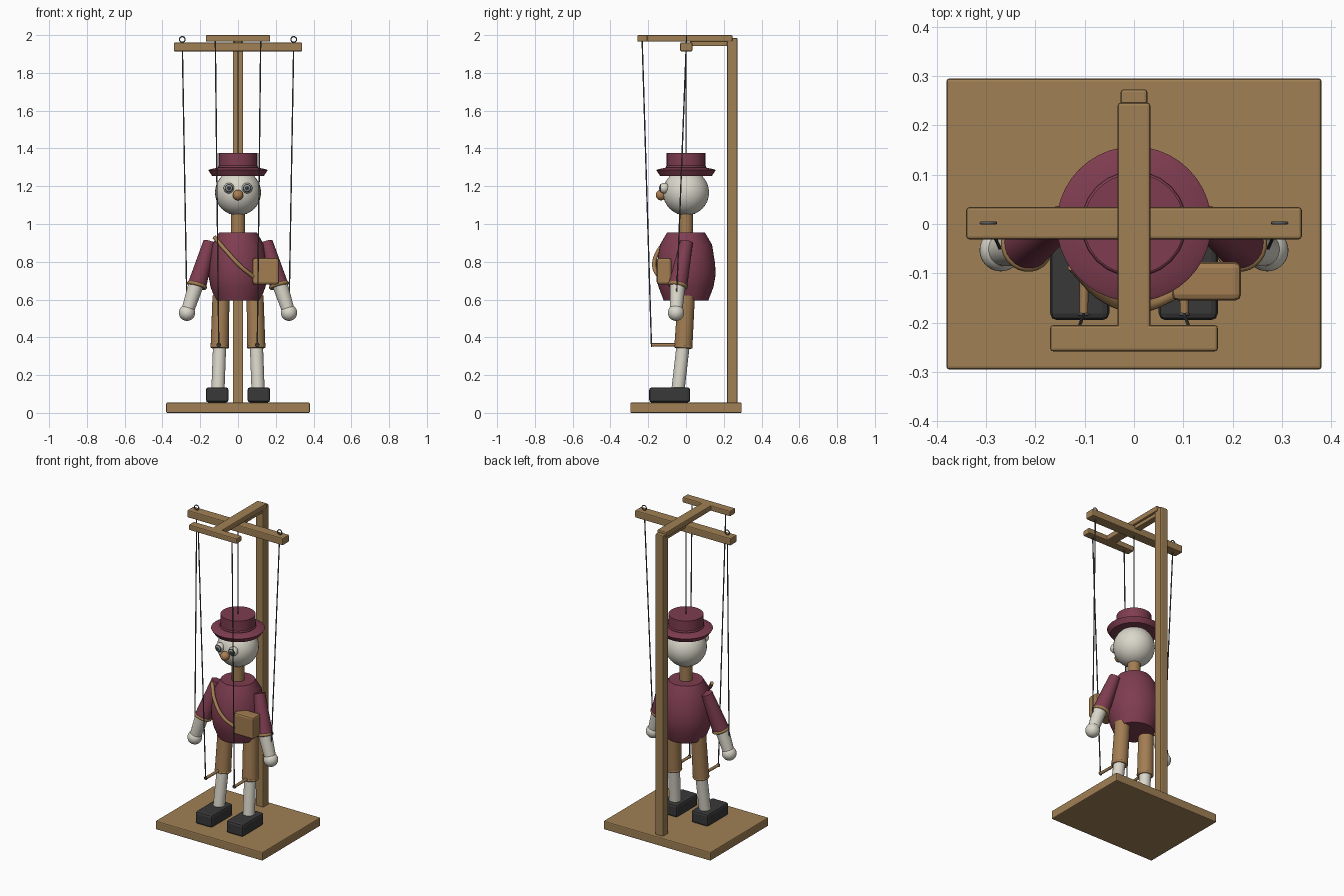
import bpy, bmesh, math
from mathutils import Vector

if "Cube" in bpy.data.objects:
    bpy.data.objects.remove(bpy.data.objects["Cube"], do_unlink=True)


def material(name, rgb):
    m = bpy.data.materials.new(name)
    m.use_nodes = True
    m.diffuse_color = (*rgb, 1)
    bsdf = next(n for n in m.node_tree.nodes if n.type == "BSDF_PRINCIPLED")
    bsdf.inputs["Base Color"].default_value = (*rgb, 1)
    return m


WOOD = material("wood", (0.35, 0.215, 0.09))
TAN = material("tan cloth", (0.36, 0.205, 0.085))
NOSE = material("nose wood", (0.42, 0.21, 0.085))
RED = material("burgundy cloth", (0.21, 0.046, 0.08))
WHITE = material("pale paint", (0.70, 0.68, 0.59))
DARK = material("charcoal", (0.04, 0.04, 0.042))
GREY = material("eye grey", (0.3, 0.33, 0.33))
STRING = material("string", (0.1, 0.1, 0.1))


def add_mesh(name, bm, mat, smooth=True):
    bmesh.ops.recalc_face_normals(bm, faces=bm.faces)
    me = bpy.data.meshes.new(name)
    bm.to_mesh(me)
    bm.free()
    me.materials.append(mat)
    ob = bpy.data.objects.new(name, me)
    bpy.context.collection.objects.link(ob)
    if smooth:
        bpy.ops.object.select_all(action="DESELECT")
        ob.select_set(True)
        bpy.context.view_layer.objects.active = ob
        bpy.ops.object.shade_smooth_by_angle(angle=math.radians(35))
    return ob


def box(name, mat, x, y, z, bevel=0.006):
    """Bevelled box from (min, max) pairs."""
    bm = bmesh.new()
    bmesh.ops.create_cube(bm, size=1)
    for v in bm.verts:
        v.co = [(a + b) / 2 + c * (b - a) for (a, b), c in zip((x, y, z), v.co)]
    bmesh.ops.bevel(bm, geom=bm.edges[:], offset=bevel, segments=2,
                    profile=0.5, affect="EDGES")
    return add_mesh(name, bm, mat, smooth=False)


def rod(name, mat, a, b, r1, r2=None, sides=24):
    """Tapered cylinder from point a to point b."""
    a, b = Vector(a), Vector(b)
    bm = bmesh.new()
    bmesh.ops.create_cone(bm, cap_ends=True, segments=sides, radius1=r1,
                          radius2=r1 if r2 is None else r2, depth=(b - a).length)
    turn = Vector((0, 0, 1)).rotation_difference(b - a)
    for v in bm.verts:
        v.co = turn @ v.co + (a + b) / 2
    return add_mesh(name, bm, mat)


def ball(name, mat, centre, r, sides=32):
    """Sphere whose pole points to the front."""
    bm = bmesh.new()
    bmesh.ops.create_uvsphere(bm, u_segments=sides, v_segments=sides // 2, radius=r)
    for v in bm.verts:
        v.co = Vector((v.co.x, -v.co.z, v.co.y)) + Vector(centre)
    return add_mesh(name, bm, mat)


def lathe(name, mat, profile, sides=40):
    """Solid of revolution about z from (radius, height) pairs."""
    bm = bmesh.new()
    rings = [[bm.verts.new((r * math.cos(i * math.tau / sides),
                            r * math.sin(i * math.tau / sides), z))
              for i in range(sides)] for r, z in profile]
    for lo, hi in zip(rings, rings[1:]):
        for i in range(sides):
            j = (i + 1) % sides
            bm.faces.new((lo[i], lo[j], hi[j], hi[i]))
    bm.faces.new(rings[0])
    bm.faces.new(rings[-1])
    return add_mesh(name, bm, mat)


def torus(name, mat, centre, axis, major, minor):
    bpy.ops.mesh.primitive_torus_add(location=centre, major_radius=major,
                                     minor_radius=minor, major_segments=24,
                                     minor_segments=8)
    ob = bpy.context.object
    ob.name = name
    ob.rotation_mode = "QUATERNION"
    ob.rotation_quaternion = Vector((0, 0, 1)).rotation_difference(Vector(axis))
    ob.data.materials.append(mat)
    bpy.ops.object.shade_smooth()
    return ob


# Stand and control bars
box("base", WOOD, (-0.38, 0.38), (-0.295, 0.295), (0, 0.055))
box("post", WOOD, (-0.027, 0.027), (0.218, 0.273), (0.05, 1.985))
box("support_arm", WOOD, (-0.02, 0.02), (0.02, 0.23), (1.942, 1.966), 0.003)
box("control_beam", WOOD, (-0.033, 0.033), (-0.23, 0.246), (1.965, 2.0))
box("front_bar", WOOD, (-0.17, 0.17), (-0.258, -0.205), (1.965, 2.0))
box("cross_bar", WOOD, (-0.34, 0.34), (-0.031, 0.034), (1.914, 1.961))

# Head
ball("head", WHITE, (0, 0, 1.167), 0.122)
ball("nose", NOSE, (0, -0.132, 1.153), 0.028, 24)
rod("neck", TAN, (0, 0, 0.94), (0, 0, 1.07), 0.038)

# Hat
lathe("hat_brim", RED, [(0.137, 1.255), (0.157, 1.285), (0.15, 1.289), (0.1, 1.3)])
rod("hat_crown", RED, (0, 0, 1.285), (0, 0, 1.375), 0.102, sides=40)
torus("hat_band", RED, (0, 0, 1.303), (0, 0, 1), 0.1, 0.007)

# Torso
lathe("torso", RED, [(0.118, 0.595), (0.145, 0.665), (0.157, 0.73), (0.154, 0.79),
                     (0.138, 0.89), (0.1, 0.955)])

# Satchel and its strap
box("satchel", TAN, (0.077, 0.217), (-0.155, -0.077), (0.68, 0.82), 0.012)
curve = bpy.data.curves.new("satchel_strap", "CURVE")
curve.dimensions = "3D"
curve.bevel_depth = 0.011
curve.bevel_resolution = 3
spline = curve.splines.new("BEZIER")
path = [(-0.125, -0.085, 0.93), (-0.06, -0.148, 0.855),
        (0.015, -0.168, 0.775), (0.09, -0.14, 0.715)]
spline.bezier_points.add(len(path) - 1)
for point, co in zip(spline.bezier_points, path):
    point.co = co
    point.handle_left_type = point.handle_right_type = "AUTO"
curve.use_fill_caps = True
curve.materials.append(TAN)
bpy.context.collection.objects.link(bpy.data.objects.new("satchel_strap", curve))

# Paired parts
for side, s in (("left", 1), ("right", -1)):
    # Eye: dark rim, grey iris and dark pupil around the front pole
    centre = Vector((s * 0.048, -0.115, 1.19))
    eye = ball(side + "_eye", WHITE, centre, 0.028, 48)
    eye.data.materials.append(DARK)
    eye.data.materials.append(GREY)
    for f in eye.data.polygons:
        angle = (f.center - centre).angle(Vector((0, -1, 0)))
        f.material_index = (1 if angle < 0.38 else 2 if angle < 0.6
                            else 1 if angle < 0.85 else 0)

    # Arm
    shoulder = Vector((s * 0.15, 0.003, 0.905))
    elbow = Vector((s * 0.217, -0.043, 0.675))
    hand = Vector((s * 0.27, -0.053, 0.53))
    rod(side + "_sleeve", RED, shoulder, elbow, 0.034, 0.05)
    torus(side + "_sleeve_cuff", TAN, elbow, elbow - shoulder, 0.045, 0.01)
    rod(side + "_forearm", WHITE, elbow + Vector((0, 0, 0.02)), hand, 0.042, 0.033)
    ball(side + "_hand", WHITE, hand, 0.043)

    # Leg
    hip = Vector((s * 0.09, 0.002, 0.62))
    knee = Vector((s * 0.097, -0.014, 0.35))
    ankle = Vector((s * 0.106, -0.042, 0.125))
    rod(side + "_trouser_leg", TAN, hip, knee, 0.045, 0.048)
    torus(side + "_trouser_cuff", TAN, knee, knee - hip, 0.042, 0.008)
    rod(side + "_shin", WHITE, knee + Vector((0, 0, 0.02)), ankle, 0.035)
    box(side + "_shoe", DARK, sorted((s * 0.05, s * 0.17)), (-0.195, 0.022),
        (0.055, 0.135), 0.014)

    # Knee peg, strings and eyelet
    peg = Vector((s * 0.102, -0.183, 0.36))
    rod(side + "_knee_peg", TAN, (s * 0.1, -0.02, 0.36), peg, 0.009, sides=12)
    rod(side + "_knee_string", STRING, peg, (s * 0.12, -0.232, 1.97), 0.0035, sides=8)
    torus(side + "_string_loop", STRING, peg, (0, 1, 0), 0.009, 0.003)
    rod(side + "_hand_string", STRING, hand, (s * 0.295, 0.002, 1.965), 0.0035, sides=8)
    torus(side + "_eyelet", STRING, (s * 0.295, 0.002, 1.977), (0, 1, 0), 0.015, 0.003)

rod("head_string", STRING, (0, 0, 1.37), (0, 0, 1.92), 0.0035, sides=8)
